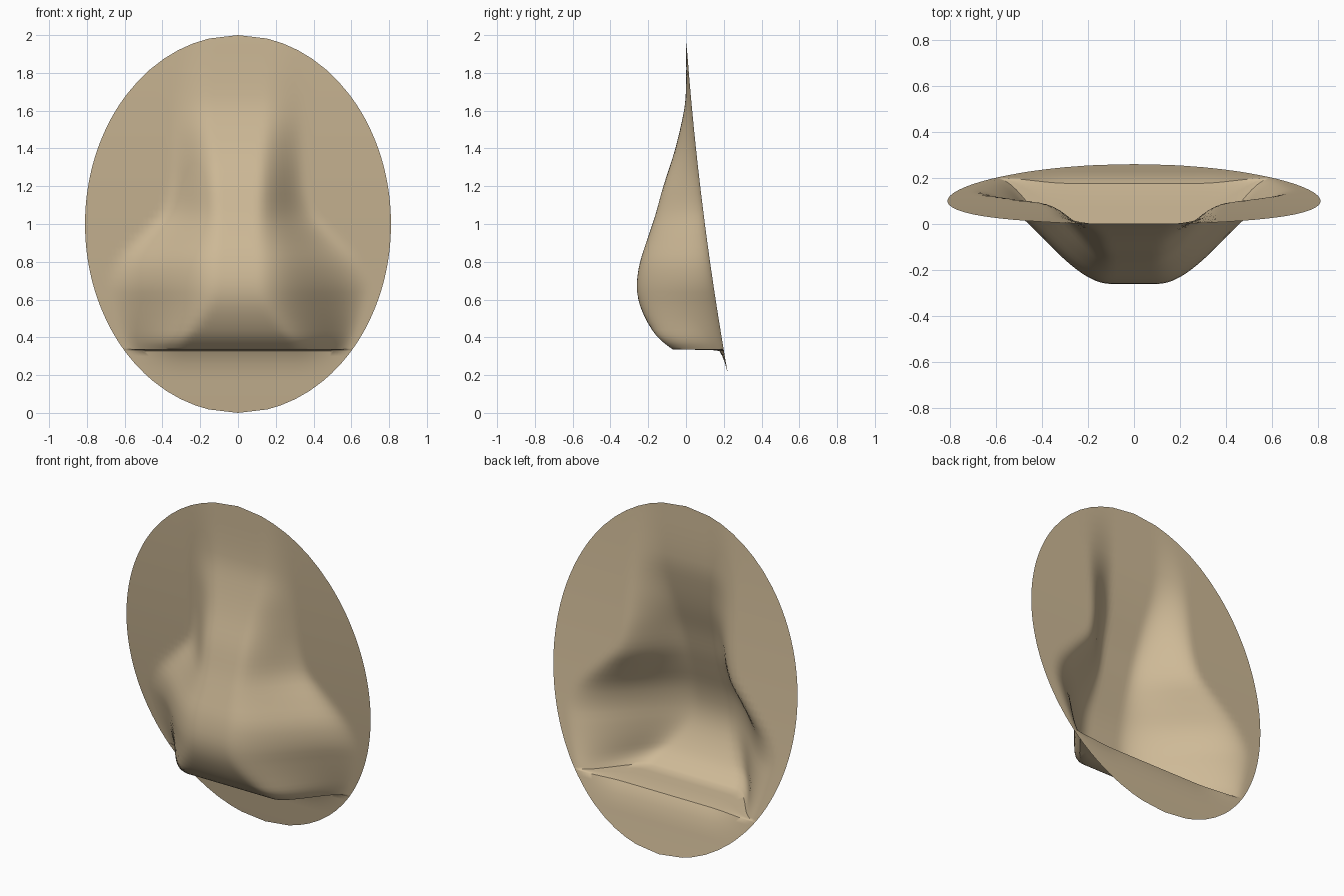
import bpy, bmesh, math

if "Cube" in bpy.data.objects:
    bpy.data.objects.remove(bpy.data.objects["Cube"])

# Relief sections: height, ridge depth, flat half width, outer half width
SECTIONS = [
    (2.00, 0.000, 0.15, 0.36), (1.80, 0.014, 0.15, 0.36), (1.64, 0.034, 0.14, 0.36),
    (1.50, 0.074, 0.13, 0.36), (1.36, 0.125, 0.11, 0.36), (1.20, 0.195, 0.10, 0.37),
    (1.05, 0.255, 0.09, 0.42), (0.93, 0.310, 0.09, 0.54), (0.80, 0.370, 0.10, 0.66),
    (0.68, 0.405, 0.10, 0.70), (0.58, 0.407, 0.12, 0.68), (0.48, 0.380, 0.18, 0.65),
    (0.41, 0.345, 0.24, 0.625), (0.37, 0.310, 0.27, 0.61), (0.336, 0.270, 0.28, 0.60),
]


def section(z):
    """Catmull-Rom style interpolation of the relief table."""
    n = len(SECTIONS)
    i = next((k for k in range(n - 1) if SECTIONS[k + 1][0] <= z + 1e-6), n - 2)
    a, b = SECTIONS[i], SECTIONS[i + 1]
    p, q = SECTIONS[max(i - 1, 0)], SECTIONS[min(i + 2, n - 1)]
    h = b[0] - a[0]
    t = (z - a[0]) / h
    out = []
    for c in (1, 2, 3):
        m0 = (b[c] - p[c]) / (b[0] - p[0]) * h
        m1 = (q[c] - a[c]) / (q[0] - a[0]) * h
        out.append((2*t**3 - 3*t**2 + 1) * a[c] + (t**3 - 2*t**2 + t) * m0
                   + (3*t**2 - 2*t**3) * b[c] + (t**3 - t**2) * m1)
    return out


def surface(x, z, scale):
    """Curved backing sheet pushed forward by the relief."""
    d = 2 - z
    depth, w1, w2 = section(max(z, 0.336))
    t = min(max((abs(x) - w1) / (w2 - w1), 0), 1)
    return 0.07 * d + 0.03 * d * d - scale * depth * (1 - t * t * (3 - 2 * t))


# Rows from top to bottom; the underside is a near-horizontal step
rows = [(1 + math.cos(math.radians(a)), 1) for a in (11, 17, 23, 29, 35, 41, 47)]
rows += [(1.64 - 0.04 * i, 1) for i in range(31)]
rows += [(z, 1) for z in (0.415, 0.395, 0.375, 0.36, 0.346, 0.336)]
rows += [(0.335, 0.75), (0.334, 0.5), (0.333, 0.25), (0.328, 0.09), (0.30, 0.05), (0.26, 0.02), (0.21, 0)]
rows += [(1 - math.cos(math.radians(a)), 0) for a in (34, 28, 22, 16, 11)]

COLS = 64
bm = bmesh.new()
grid = []
for z, scale in rows:
    half = 0.81 * math.sqrt(max(0, 1 - (z - 1) ** 2))
    xs = [half * (2 * j / COLS - 1) for j in range(COLS + 1)]
    grid.append([bm.verts.new((x, surface(x, z, scale), z)) for x in xs])
for r0, r1 in zip(grid, grid[1:]):
    for j in range(COLS):
        bm.faces.new((r0[j], r1[j], r1[j + 1], r0[j + 1]))

# Close the oval at both tips
top = bm.verts.new((0, 0, 2))
bottom = bm.verts.new((0, 0.26, 0))
for j in range(COLS):
    bm.faces.new((top, grid[0][j], grid[0][j + 1]))
    bm.faces.new((bottom, grid[-1][j + 1], grid[-1][j]))

mesh = bpy.data.meshes.new("nose_panel")
bm.to_mesh(mesh)
bm.free()
panel = bpy.data.objects.new("nose_panel", mesh)
bpy.context.collection.objects.link(panel)

# Tan colour
mat = bpy.data.materials.new("tan")
mat.diffuse_color = (0.62, 0.49, 0.31, 1)
mat.use_nodes = True
mat.node_tree.nodes["Principled BSDF"].inputs["Base Color"].default_value = mat.diffuse_color
mesh.materials.append(mat)

# Smooth relief with a crisp underside crease
bpy.context.view_layer.objects.active = panel
panel.select_set(True)
bpy.ops.object.shade_smooth_by_angle(angle=math.radians(50))
